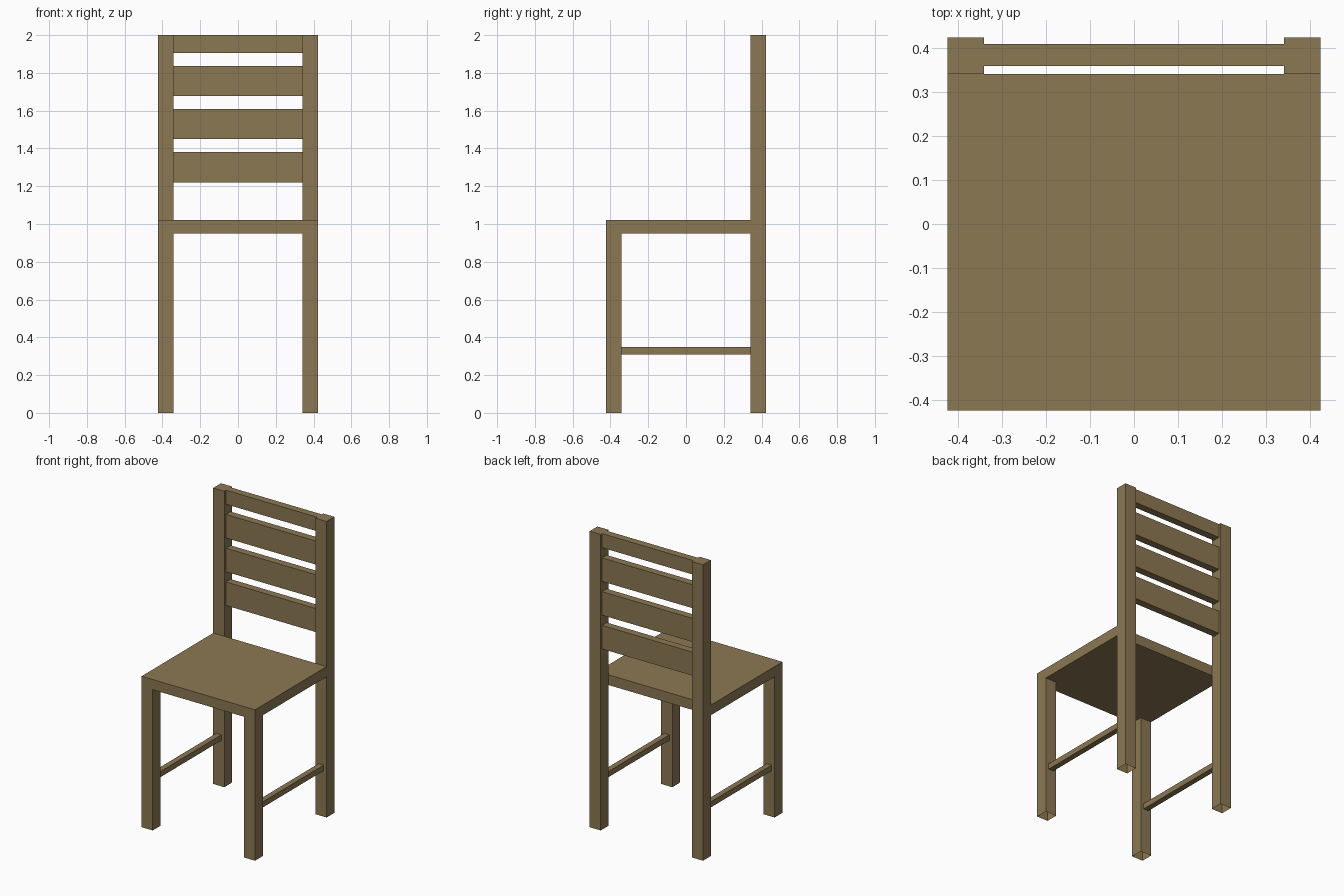
import bpy, bmesh

if "Cube" in bpy.data.objects:
    bpy.data.objects.remove(bpy.data.objects["Cube"])

wood = bpy.data.materials.new("brown wood")
wood.diffuse_color = (0.262, 0.188, 0.087, 1.0)
wood.use_nodes = True
wood.node_tree.nodes["Principled BSDF"].inputs["Base Color"].default_value = wood.diffuse_color

OUT, INN = 0.424, 0.341          # outer and inner faces of the legs
SEAT_LOW, SEAT_TOP, TOP = 0.951, 1.02, 2.0


def box(name, x, y, z, open_bottom=False):
    """Box from (min, max) ranges, optionally without its bottom face."""
    bm = bmesh.new()
    bmesh.ops.create_cube(bm, size=1.0)
    for v in bm.verts:
        v.co = [r[0] if c < 0 else r[1] for c, r in zip(v.co, (x, y, z))]
    if open_bottom:
        bm.normal_update()
        low = [f for f in bm.faces if f.normal.z < -0.5]
        bmesh.ops.delete(bm, geom=low, context='FACES_ONLY')
    mesh = bpy.data.meshes.new(name)
    bm.to_mesh(mesh)
    bm.free()
    mesh.materials.append(wood)
    ob = bpy.data.objects.new(name, mesh)
    bpy.context.collection.objects.link(ob)
    return ob


# Seat, reaching back to the posts
box("seat", (-OUT, OUT), (-OUT, INN), (SEAT_LOW, SEAT_TOP))

# Legs (hollow underneath) and side stretchers
for side, s in (("left", -1), ("right", 1)):
    x = sorted((s * INN, s * OUT))
    mid = s * (INN + OUT) / 2
    box(f"front_leg_{side}", x, (-OUT, -INN), (0, SEAT_LOW), True)
    box(f"back_leg_{side}", x, (INN, OUT), (0, TOP), True)
    box(f"stretcher_{side}", (mid - 0.019, mid + 0.019), (-INN, INN), (0.31, 0.348))

# Backrest slats, the top one cut off at the post tops
for i in range(4):
    z = 1.221 + i * 0.228
    box(f"back_slat_{i + 1}", (-INN, INN), (0.359, 0.409), (z, min(z + 0.159, TOP)))
